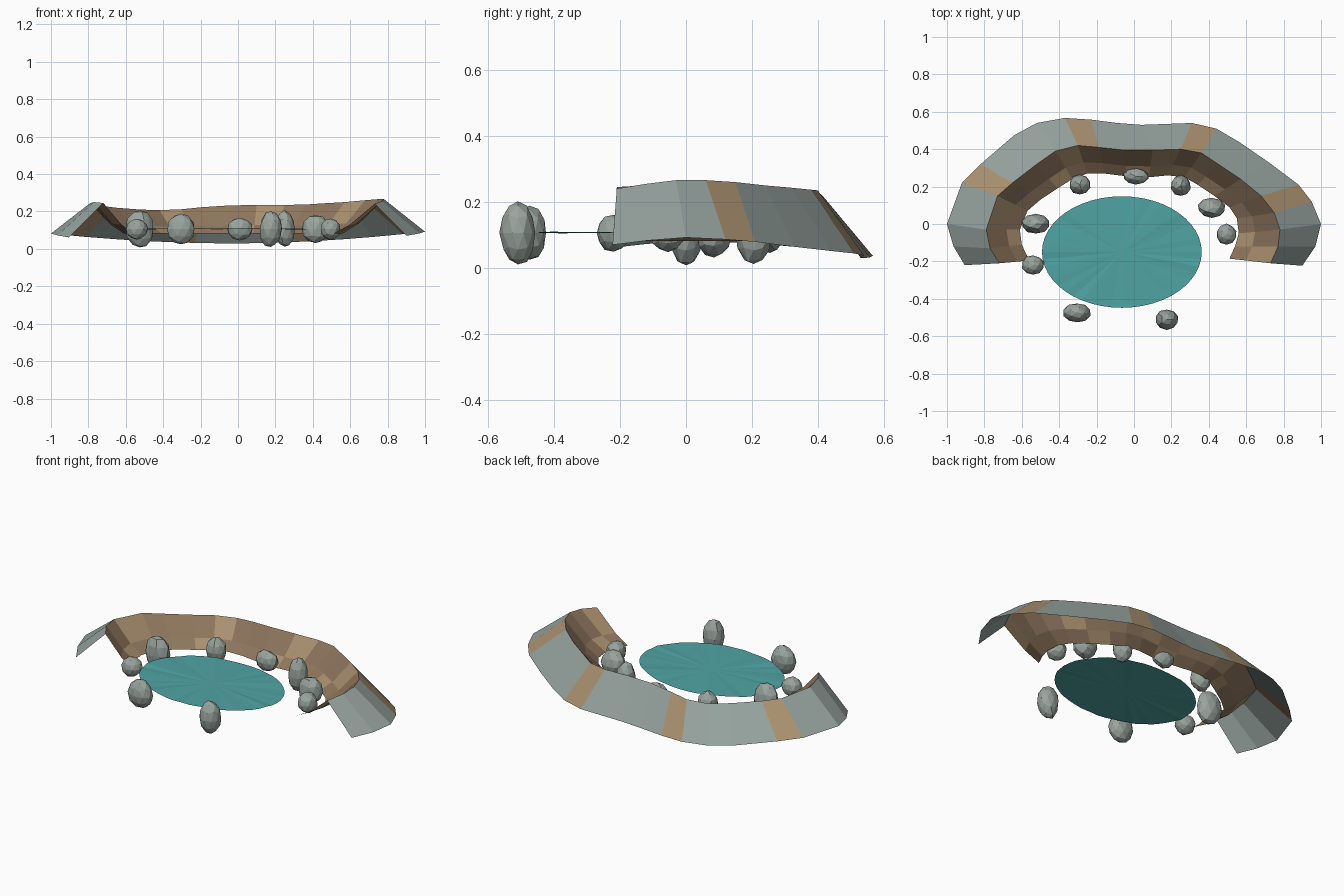
import bpy, bmesh, math, random
from mathutils import Vector

if "Cube" in bpy.data.objects:
    bpy.data.objects.remove(bpy.data.objects["Cube"])

random.seed(4)

def material(name, rgb):
    m = bpy.data.materials.new(name)
    m.diffuse_color = (*rgb, 1)
    m.use_nodes = True
    m.node_tree.nodes["Principled BSDF"].inputs["Base Color"].default_value = m.diffuse_color
    return m

GREY = material("slate", (0.30, 0.36, 0.34))
EARTH = material("earth", (0.27, 0.18, 0.11))
SAND = material("sand", (0.40, 0.28, 0.16))
WATER = material("water", (0.08, 0.37, 0.37))
STONE = material("stone", (0.32, 0.37, 0.34))

def finish(bm, name, mats):
    me = bpy.data.meshes.new(name)
    bm.to_mesh(me)
    bm.free()
    for m in mats:
        me.materials.append(m)
    ob = bpy.data.objects.new(name, me)
    bpy.context.collection.objects.link(ob)
    return ob

# Curved bank: outer foot, ridge and inner foot, left end to right end
outer = [(-.905, -.22), (-.965, -.12), (-1, 0), (-.92, .22), (-.82, .32),
         (-.64, .475), (-.52, .54), (-.37, .567), (-.23, .558), (-.09, .54),
         (.04, .53), (.31, .54), (.44, .51), (.56, .44), (.72, .33),
         (.88, .21), (.95, .12), (1, 0), (.97, -.12), (.90, -.223)]
ridge = [(-.72, -.21), (-.77, -.13), (-.79, -.03), (-.73, .15), (-.65, .22),
         (-.52, .32), (-.42, .39), (-.30, .42), (-.19, .41), (-.05, .395),
         (.10, .395), (.25, .40), (.36, .38), (.45, .32), (.57, .24),
         (.68, .15), (.75, .06), (.78, -.03), (.77, -.12), (.73, -.21)]
inner = [(-.56, -.195), (-.60, -.11), (-.61, -.03), (-.57, .07), (-.50, .13),
         (-.41, .19), (-.33, .24), (-.25, .27), (-.16, .27), (-.04, .255),
         (.08, .25), (.18, .26), (.27, .25), (.34, .21), (.43, .15),
         (.51, .09), (.55, .03), (.56, -.05), (.54, -.12), (.51, -.185)]
ridge_z = [.245, .25, .245, .23, .22, .21, .207, .212, .223, .232,
           .235, .235, .237, .243, .25, .26, .266, .266, .255, .24]

bm = bmesh.new()
rows = []
for o, r, i, rz in zip(outer, ridge, inner, ridge_z):
    foot = Vector((*o, .029 + .053 * o[0] ** 2 + .01 * max(o[0], 0) - .05 * max(-o[1], 0)))
    top = Vector((*r, rz))
    toe = Vector((*i, .082))
    mid = top.lerp(toe, .6)
    mid.z = top.z + (toe.z - top.z) * .7
    rows.append([bm.verts.new(p) for p in (foot, top, mid, toe)])
for k in range(len(rows) - 1):
    for j in range(3):
        f = bm.faces.new((rows[k][j], rows[k + 1][j], rows[k + 1][j + 1], rows[k][j + 1]))
        # sand patches step back one segment per band
        f.material_index = 2 if (k + j) % 4 == 3 else (0 if j == 0 else 1)
        f.normal_update()
        if f.normal.z < 0:
            f.normal_flip()
finish(bm, "bank", [GREY, EARTH, SAND])

# Pond surface: fan of slightly uneven wedges
bm = bmesh.new()
N = 48
hub = bm.verts.new((-.065, -.15, .108))
rim = [bm.verts.new((-.065 + .427 * math.cos(a), -.15 + .298 * math.sin(a),
                     .107 + random.uniform(-.003, .003)))
       for a in (2 * math.pi * k / N for k in range(N))]
for k in range(N):
    bm.faces.new((hub, rim[k], rim[(k + 1) % N]))
finish(bm, "pond_water", [WATER])

# Shore stones: x, y, then half sizes
stones = [(-.525, 0, .077, .053, .104), (-.54, -.22, .06, .053, .058),
          (-.29, .21, .058, .052, .075), (.01, .255, .07, .043, .06),
          (.25, .205, .055, .056, .099), (.415, .085, .075, .054, .077),
          (.495, -.055, .055, .055, .058), (.175, -.51, .061, .055, .1),
          (-.305, -.475, .074, .053, .083)]
for n, (x, y, a, b, c) in enumerate(stones):
    bm = bmesh.new()
    bmesh.ops.create_icosphere(bm, subdivisions=2, radius=1)
    for v in bm.verts:
        v.co *= random.uniform(.94, 1.04)
        v.co = Vector((v.co.x * a, v.co.y * b, v.co.z * c)) + Vector((x, y, .106))
    finish(bm, f"shore_stone_{n + 1}", [STONE])
